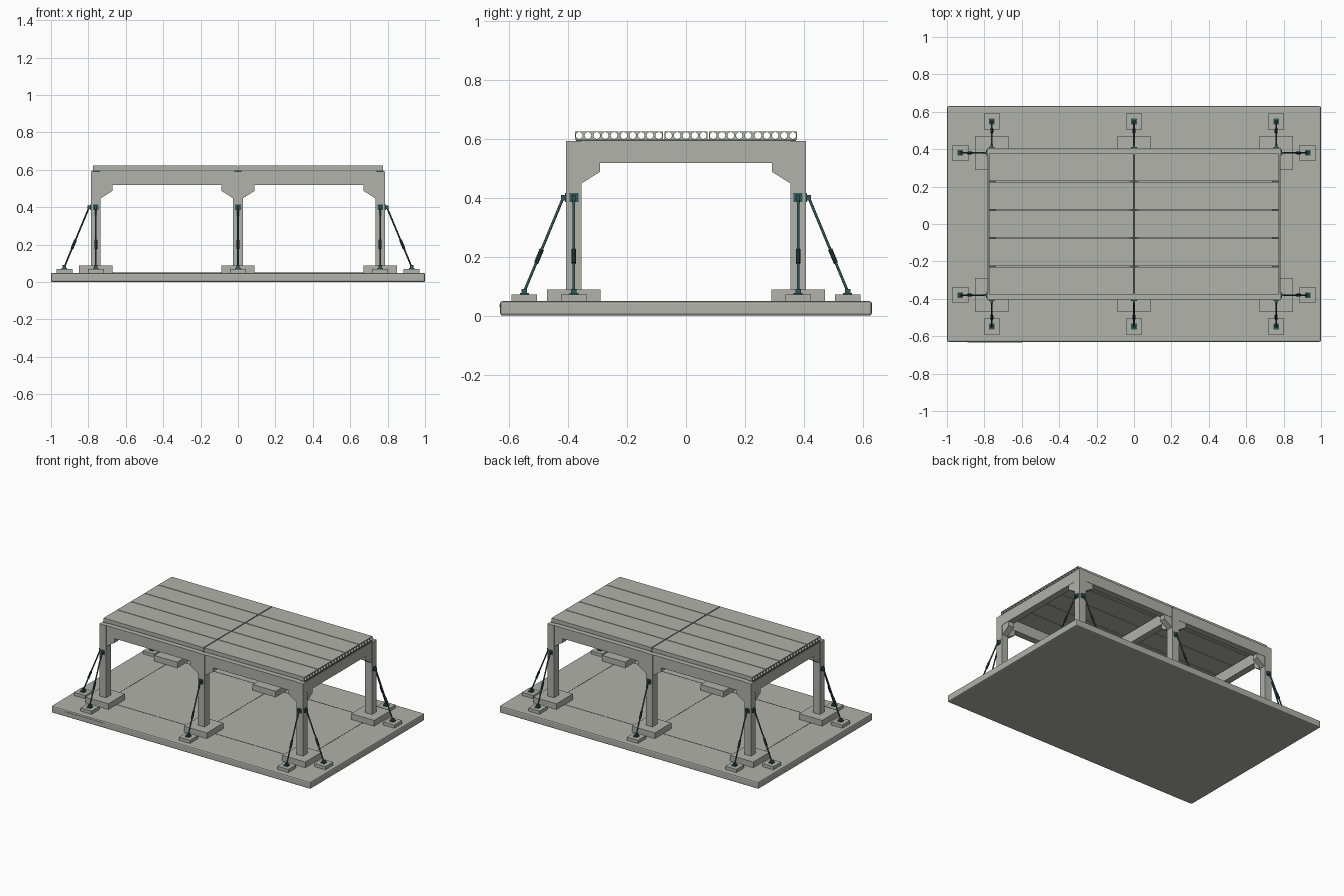
import bpy, bmesh, math
from mathutils import Vector

cube = bpy.data.objects.get("Cube")
if cube:
    bpy.data.objects.remove(cube, do_unlink=True)


def material(name, rgb):
    m = bpy.data.materials.new(name)
    m.use_nodes = True
    m.diffuse_color = (*rgb, 1)
    m.node_tree.nodes["Principled BSDF"].inputs["Base Color"].default_value = (*rgb, 1)
    return m


CONCRETE = material("concrete", (0.44, 0.445, 0.4))
STEEL = material("teal_steel", (0.03, 0.1, 0.1))
DARK = material("dark_steel", (0.01, 0.025, 0.025))
JOINT = material("dark_joint", (0.08, 0.085, 0.08))


def add_object(name, bm, mat):
    bmesh.ops.recalc_face_normals(bm, faces=bm.faces)
    mesh = bpy.data.meshes.new(name)
    bm.to_mesh(mesh)
    bm.free()
    mesh.materials.append(mat)
    ob = bpy.data.objects.new(name, mesh)
    bpy.context.collection.objects.link(ob)
    return ob


def box(name, centre, size, z0, z1, mat=CONCRETE, bevel=0):
    """Box from its plan centre, plan size and height range."""
    bm = bmesh.new()
    bmesh.ops.create_cube(bm, size=1)
    for v in bm.verts:
        v.co = (centre[0] + v.co.x * size[0], centre[1] + v.co.y * size[1],
                z0 + (v.co.z + 0.5) * (z1 - z0))
    if bevel:
        bmesh.ops.bevel(bm, geom=bm.edges[:], offset=bevel, segments=2,
                        profile=0.5, affect='EDGES')
    return add_object(name, bm, mat)


def rod(name, a, b, radius, mat, sides=10):
    """Cylinder between two points."""
    a, b = Vector(a), Vector(b)
    bm = bmesh.new()
    bmesh.ops.create_cone(bm, cap_ends=True, segments=sides, radius1=radius,
                          radius2=radius, depth=(b - a).length)
    ob = add_object(name, bm, mat)
    ob.location = (a + b) / 2
    ob.rotation_euler = (b - a).to_track_quat('Z', 'Y').to_euler()
    for p in ob.data.polygons:
        p.use_smooth = len(p.vertices) == 4
    return ob


def haunch(name, x, y, d):
    """Sloped bracket under a beam, growing from the column in direction d."""
    d = Vector((*d, 0))
    side = Vector((-d.y, d.x, 0)) * 0.021
    profile = [(0.02, BEAM_Z), (0.088, BEAM_Z), (0.088, 0.487), (0.02, 0.444)]
    bm = bmesh.new()
    verts = [bm.verts.new(Vector((x, y, z)) + d * r - side) for r, z in profile]
    face = bm.faces.new(verts)
    new = bmesh.ops.extrude_face_region(bm, geom=[face])["geom"]
    bmesh.ops.translate(bm, vec=side * 2,
                        verts=[g for g in new if isinstance(g, bmesh.types.BMVert)])
    add_object(name, bm, CONCRETE)


def brace(x, y, d):
    """Inclined tie rod with turnbuckle, anchor block and end fittings."""
    d = Vector((*d, 0))
    column = Vector((x, y, 0))
    foot = column + d * 0.168
    top_pt = column + d * 0.036 + Vector((0, 0, 0.4))
    low_pt = foot + Vector((0, 0, 0.082))
    box("anchor_block", foot, (0.086, 0.086), FLOOR, 0.071)
    box("anchor_plate", foot, (0.03, 0.03), 0.071, 0.076, STEEL)
    box("anchor_lug", foot, (0.018, 0.018), 0.076, 0.09, STEEL)
    # Plate and lug on the column face
    across = Vector((abs(d.y), abs(d.x), 0)) * 0.03
    along = Vector((abs(d.x), abs(d.y), 0))
    box("column_plate", column + d * 0.028, across + along * 0.006, 0.385, 0.415, STEEL)
    box("column_lug", column + d * 0.036, across * 0.4 + along * 0.016, 0.391, 0.409, STEEL)
    rod("tie_rod", top_pt, low_pt, 0.0045, STEEL)
    rod("turnbuckle", top_pt.lerp(low_pt, 0.55), top_pt.lerp(low_pt, 0.7), 0.0075, DARK, 8)


FLOOR, BEAM_Z, TOP = 0.049, 0.518, 0.592
COL_X, COL_Y = 0.76, 0.38

# Ground slab with a blank edge plate and setting-out lines
box("ground_slab", (0, 0), (2, 1.26), 0, FLOOR, bevel=0.008)
box("edge_plate", (-0.745, -0.631), (0.29, 0.004), 0.03, 0.037)
for y in (-COL_Y, COL_Y):
    box("floor_line", (0, y), (2 * COL_X, 0.004), FLOOR, FLOOR + 0.001, JOINT)
for x in (-COL_X, 0, COL_X):
    box("floor_line", (x, 0), (0.004, 2 * COL_Y), FLOOR, FLOOR + 0.001, JOINT)

# Columns, footings, haunches and braces
for x in (-COL_X, 0, COL_X):
    for s in (-1, 1):
        y = s * COL_Y
        box("footing", (x, y), (0.178, 0.182), FLOOR, 0.089)
        box("column", (x, y), (0.052, 0.052), 0.089, TOP)
        haunch("cross_haunch", x, y, (0, -s))
        brace(x, y, (0, s))
        for sx in (-1, 1):
            if x * sx <= 0:
                haunch("long_haunch", x, y, (sx, 0))
        if x:
            brace(x, y, (math.copysign(1, x), 0))
    # Cross beam and bearing strip of each frame
    box("cross_beam", (x, 0), (0.046, 2 * COL_Y - 0.052), BEAM_Z, TOP)
    box("bearing_strip", (x, 0), (0.038, 0.745), TOP, 0.597, JOINT)

# Longitudinal beams
for sx in (-1, 1):
    for sy in (-1, 1):
        box("long_beam", (sx * COL_X / 2, sy * COL_Y), (COL_X - 0.052, 0.046), BEAM_Z, TOP)


def hollow_slab_mesh(width, height, length):
    """Hollow-core slab: a rectangle with five round holes, extruded."""
    curve = bpy.data.curves.new("hollow_slab", 'CURVE')
    curve.dimensions = '2D'
    curve.fill_mode = 'BOTH'
    curve.extrude = length / 2
    w, h = width / 2, height / 2
    loops = [[(-w, -h), (w, -h), (w, h), (-w, h)]]
    for i in range(-2, 3):
        loops.append([(i * 0.0295 + 0.0115 * math.cos(a), 0.0115 * math.sin(a))
                      for a in (k * math.tau / 16 for k in range(16))])
    for loop in loops:
        sp = curve.splines.new('POLY')
        sp.points.add(len(loop) - 1)
        for p, (u, v) in zip(sp.points, loop):
            p.co = (u, v, 0, 1)
        sp.use_cyclic_u = True
    temp = bpy.data.objects.new("slab_profile", curve)
    bpy.context.collection.objects.link(temp)
    deps = bpy.context.evaluated_depsgraph_get()
    mesh = bpy.data.meshes.new_from_object(temp.evaluated_get(deps))
    bpy.data.objects.remove(temp, do_unlink=True)
    mesh.materials.clear()
    mesh.materials.append(CONCRETE)
    for p in mesh.polygons:
        p.use_smooth = False
    return mesh


# Deck: two bays of five hollow-core slabs
slab = hollow_slab_mesh(0.147, 0.027, 0.772)
for sx in (-1, 1):
    for i in range(-2, 3):
        ob = bpy.data.objects.new("deck_slab", slab)
        ob.location = (sx * 0.389, i * 0.1515, 0.6105)
        ob.rotation_euler = (math.pi / 2, 0, math.pi / 2)
        bpy.context.collection.objects.link(ob)
